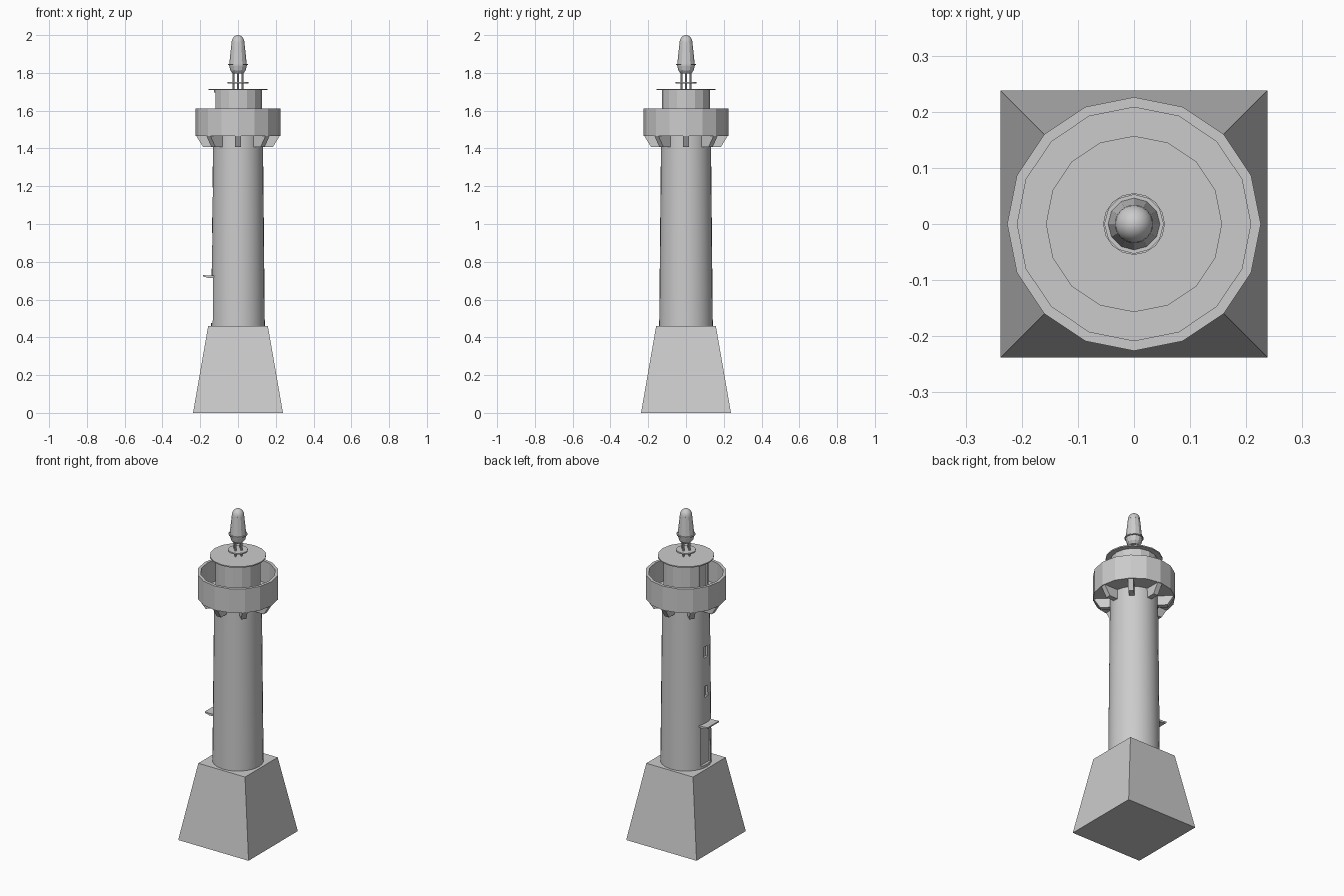
import bpy, bmesh, math
from mathutils import Matrix

if "Cube" in bpy.data.objects:
    bpy.data.objects.remove(bpy.data.objects["Cube"])

grey = bpy.data.materials.new("stone_grey")
grey.diffuse_color = (0.6, 0.6, 0.6, 1)
grey.use_nodes = True
grey.node_tree.nodes["Principled BSDF"].inputs["Base Color"].default_value = grey.diffuse_color


def finish(name, bm, smooth=False):
    bmesh.ops.recalc_face_normals(bm, faces=bm.faces)
    me = bpy.data.meshes.new(name)
    bm.to_mesh(me)
    bm.free()
    me.materials.append(grey)
    ob = bpy.data.objects.new(name, me)
    bpy.context.collection.objects.link(ob)
    if smooth:
        bpy.ops.object.select_all(action='DESELECT')
        ob.select_set(True)
        bpy.context.view_layer.objects.active = ob
        bpy.ops.object.shade_smooth_by_angle(angle=math.radians(20))
    return ob


def lathe(name, profile, sides, smooth=False, closed=False):
    """Revolve (radius, z) points; open profiles start and end on the axis."""
    bm = bmesh.new()
    rings = []
    for r, z in profile:
        if r == 0:
            rings.append([bm.verts.new((0, 0, z))] * sides)
        else:
            rings.append([bm.verts.new((r * math.cos(math.tau * i / sides),
                                        r * math.sin(math.tau * i / sides), z))
                          for i in range(sides)])
    pairs = list(zip(rings, rings[1:]))
    if closed:
        pairs.append((rings[-1], rings[0]))
    for a, b in pairs:
        for i in range(sides):
            j = (i + 1) % sides
            bm.faces.new(list(dict.fromkeys((a[i], a[j], b[j], b[i]))))
    return finish(name, bm, smooth)


def prism(name, outline, width, angle=0.0):
    """Extrude an (x, z) outline across y, then turn it about the z axis."""
    bm = bmesh.new()
    face = bm.faces.new([bm.verts.new((x, -width / 2, z)) for x, z in outline])
    ext = bmesh.ops.extrude_face_region(bm, geom=[face])
    bmesh.ops.translate(bm, vec=(0, width, 0),
                        verts=[v for v in ext["geom"] if isinstance(v, bmesh.types.BMVert)])
    bmesh.ops.rotate(bm, verts=bm.verts, matrix=Matrix.Rotation(angle, 3, 'Z'))
    return finish(name, bm)


def cut(target, name, x0, x1, z0, z1, width):
    """Carve a box-shaped recess out of a part."""
    cutter = prism(name, [(x0, z0), (x1, z0), (x1, z1), (x0, z1)], width)
    cutter.hide_render = True
    cutter.hide_set(True)
    mod = target.modifiers.new(name, 'BOOLEAN')
    mod.operation = 'DIFFERENCE'
    mod.solver = 'EXACT'
    mod.object = cutter


# Tapered square pedestal
bm = bmesh.new()
bmesh.ops.create_cone(bm, cap_ends=True, segments=4, radius1=0.238 * math.sqrt(2),
                      radius2=0.158 * math.sqrt(2), depth=0.46,
                      matrix=Matrix.Translation((0, 0, 0.23)) @ Matrix.Rotation(math.pi / 4, 4, 'Z'))
finish("pedestal", bm)

# Round tower with a doorway and two windows on the left side
tower = lathe("tower", [(0, 0.455), (0.142, 0.455), (0.132, 1.475), (0, 1.475)], 32, smooth=True)
cut(tower, "doorway_cutter", -0.2, -0.125, 0.475, 0.72, 0.09)
for i, z in enumerate((0.92, 1.16)):
    cut(tower, f"window_cutter_{i}", -0.2, -0.122, z - 0.033, z + 0.033, 0.032)

# Canopy over the doorway
prism("door_canopy", [(-0.12, 0.716), (-0.155, 0.714), (-0.185, 0.722), (-0.185, 0.73),
                      (-0.155, 0.727), (-0.12, 0.729)], 0.11)

# Gallery floor and parapet
lathe("gallery", [(0.115, 1.465), (0.226, 1.465), (0.226, 1.612), (0.208, 1.612),
                  (0.208, 1.48), (0.115, 1.48)], 16, closed=True)

# Brackets under the gallery
for i in range(8):
    prism(f"bracket_{i}", [(0.12, 1.408), (0.185, 1.408), (0.222, 1.468), (0.12, 1.468)],
          0.03, math.tau * i / 8)

# Lantern room with a door, and its flat roof
room = lathe("lantern_room", [(0, 1.47), (0.127, 1.47), (0.127, 1.712), (0, 1.712)], 16)
cut(room, "room_door_cutter", -0.2, -0.112, 1.49, 1.695, 0.07)
lathe("roof", [(0, 1.709), (0.157, 1.709), (0.157, 1.716), (0, 1.716)], 16)

# Lamp stand: posts, collar plate
for i in range(4):
    bm = bmesh.new()
    a = math.tau * i / 4
    bmesh.ops.create_cone(bm, cap_ends=True, segments=8, radius1=0.005, radius2=0.005, depth=0.1,
                          matrix=Matrix.Translation((0.024 * math.cos(a), 0.024 * math.sin(a), 1.763)))
    finish(f"lamp_post_{i}", bm)
lathe("lamp_collar", [(0, 1.743), (0.055, 1.743), (0.055, 1.751), (0, 1.751)], 16)

# Lamp: faceted bowl and body, thin rim, rounded cap
lathe("lamp_body", [(0, 1.797), (0.028, 1.797), (0.04, 1.812), (0.047, 1.84),
                    (0.046, 1.85), (0.034, 1.962), (0, 1.962)], 12)
lathe("lamp_rim", [(0, 1.842), (0.053, 1.842), (0.053, 1.848), (0, 1.848)], 12)
dome = [(0.034 * math.cos(t * math.pi / 12), 1.96 + 0.04 * math.sin(t * math.pi / 12)) for t in range(6)]
lathe("lamp_cap", [(0, 1.96)] + dome + [(0, 2.0)], 24, smooth=True)
